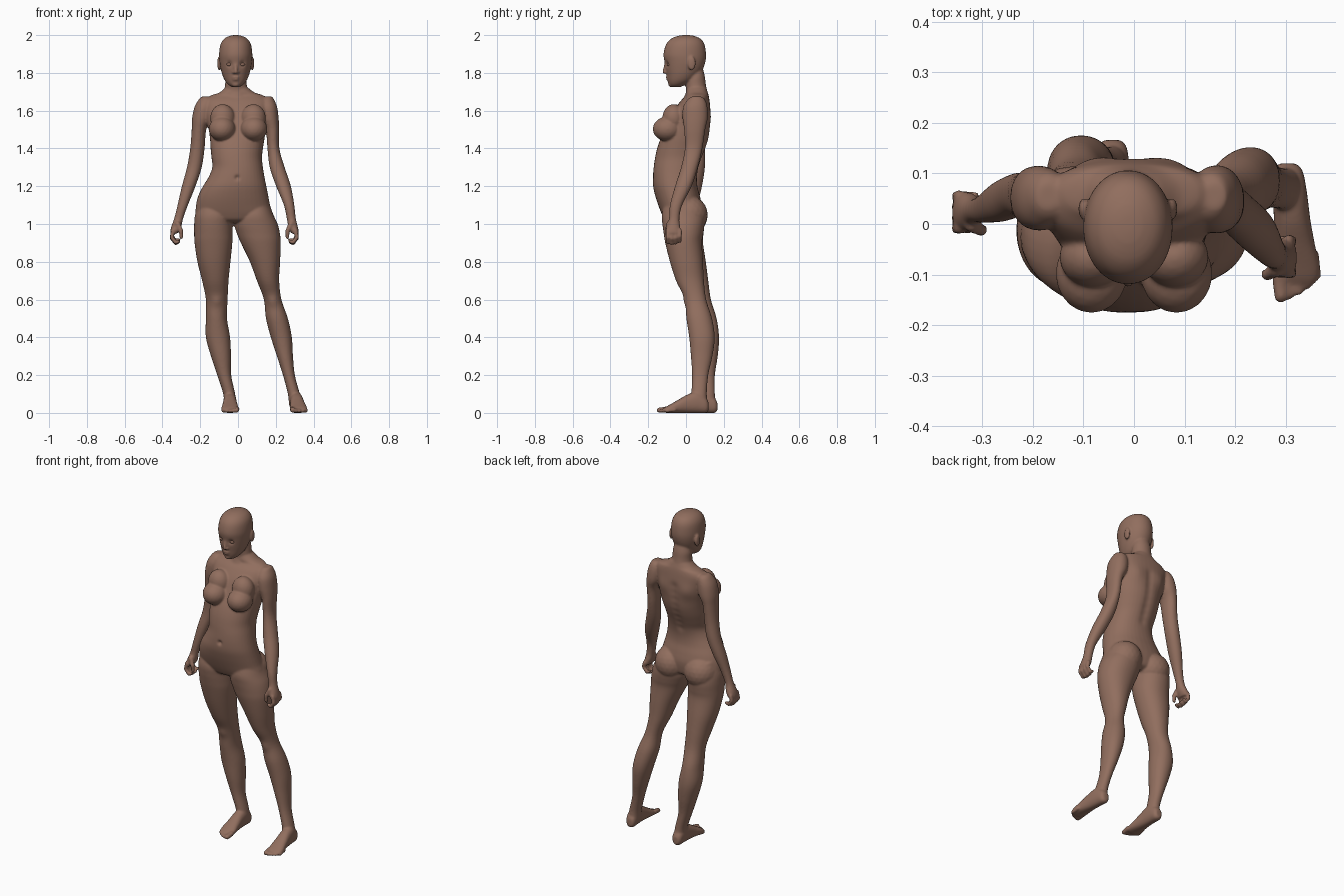
import bpy, bmesh, math
from mathutils import Vector, Matrix

skin = bpy.data.materials.new("brown_skin")
skin.diffuse_color = (0.285, 0.157, 0.113, 1)
bm = bmesh.new()


def spline(a, b, c, d, t):
    return b + 0.5 * t * (c - a + t * (2 * a - 5 * b + 4 * c - d + t * (3 * (b - c) + d - a)))


def loft(secs, axis='z', n=2.2, segs=40, sub=5):
    """Closed tube through sections (t, a0, a1, b0, b1) along z or y."""
    rows, last = [], len(secs) - 1
    for i in range(last):
        p = [secs[max(0, min(last, i + k))] for k in (-1, 0, 1, 2)]
        rows += [[spline(*q, j / sub) for q in zip(*p)] for j in range(sub)]
    rows.append(secs[-1])
    rings = []
    for t, a0, a1, b0, b1 in rows:
        ring = []
        for k in range(segs):
            w = 2 * math.pi * k / segs
            c, s = math.cos(w), math.sin(w)
            a = (a0 + a1) / 2 + (a1 - a0) / 2 * math.copysign(abs(c) ** (2 / n), c)
            b = (b0 + b1) / 2 + (b1 - b0) / 2 * math.copysign(abs(s) ** (2 / n), s)
            ring.append(bm.verts.new((a, b, t) if axis == 'z' else (a, t, b)))
        rings.append(ring)
    for r, q in zip(rings, rings[1:]):
        for k in range(segs):
            m = (k + 1) % segs
            bm.faces.new((r[k], r[m], q[m], q[k]))
    bm.faces.new(rings[0][::-1])
    bm.faces.new(rings[-1])


def blob(c, r, sub=3):
    bmesh.ops.create_icosphere(bm, subdivisions=sub, radius=1,
                               matrix=Matrix.Translation(c) @ Matrix.Diagonal((*r, 1)))


def chain(pts, r0, r1):
    """Finger-like rod made of overlapping spheres."""
    n = 6
    total = n * (len(pts) - 1)
    for i in range(total + 1):
        k = min(i // n, len(pts) - 2)
        p = Vector(pts[k]).lerp(Vector(pts[k + 1]), i / n - k)
        r = r0 + (r1 - r0) * i / total
        blob(p, (r, r, r), 2)


# torso: z, x0, x1, y0, y1
loft([(1.72, -.07, .055, .005, .108), (1.695, -.10, .09, .0, .116), (1.68, -.145, .135, .0, .12),
      (1.65, -.18, .165, -.03, .125), (1.60, -.178, .163, -.065, .13), (1.55, -.168, .153, -.088, .13),
      (1.50, -.155, .147, -.11, .127), (1.45, -.148, .14, -.135, .12), (1.40, -.145, .132, -.153, .105),
      (1.35, -.14, .127, -.164, .085), (1.30, -.136, .132, -.171, .067), (1.25, -.155, .14, -.175, .058),
      (1.20, -.185, .15, -.174, .06), (1.15, -.21, .16, -.163, .073), (1.10, -.222, .17, -.147, .083),
      (1.05, -.222, .182, -.127, .08), (1.02, -.19, .15, -.108, .07), (1.005, -.12, .07, -.07, .04)])

# neck
loft([(1.82, -.05, .03, .03, .09), (1.78, -.066, .043, .005, .1), (1.74, -.068, .046, -.002, .105),
      (1.70, -.074, .055, .0, .112), (1.65, -.10, .085, -.02, .115)], n=2)

# head
HX = -.012
head = [(2.0, .012, -.015, .02), (1.995, .035, -.045, .045), (1.98, .062, -.08, .078),
        (1.95, .081, -.106, .098), (1.90, .088, -.119, .106), (1.86, .086, -.114, .103),
        (1.82, .079, -.108, .09), (1.79, .071, -.102, .07), (1.76, .058, -.097, .04),
        (1.738, .04, -.09, .0), (1.725, .02, -.078, -.03)]
loft([(z, HX - w, HX + w, f, b) for z, w, f, b in head], n=2.05)
chain([(HX, -.107, 1.85), (HX, -.116, 1.806)], .007, .0105)          # nose
for s in (-1, 1):
    blob((HX + s * .011, -.107, 1.802), (.008, .009, .007))           # nostril wings
    blob((HX + s * .088, .03, 1.85), (.010, .021, .038))              # ears
blob((HX, -.096, 1.777), (.022, .012, .006))                          # lips
blob((HX, -.094, 1.765), (.019, .012, .006))
blob((HX, -.081, 1.739), (.021, .014, .014))                          # chin

# breasts and buttocks
for x in (-.084, .084):
    blob((x, -.098, 1.503), (.071, .078, .066))
    blob((x * .97, -.065, 1.56), (.066, .06, .075))
blob((-.118, .015, 1.045), (.1, .1, .1))
blob((.082, .015, 1.05), (.098, .1, .1))

# legs: z, x0, x1, y0, y1
loft([(1.12, -.205, -.06, -.11, .07), (1.05, -.227, -.032, -.128, .09), (1.0, -.232, -.03, -.125, .097),
      (.95, -.232, -.029, -.116, .093), (.9, -.23, -.03, -.105, .09), (.8, -.215, -.04, -.078, .105),
      (.7, -.19, -.05, -.042, .118), (.6, -.17, -.055, .005, .132), (.5, -.17, -.058, .02, .162),
      (.4, -.17, -.042, .035, .175), (.3, -.143, -.037, .046, .168), (.2, -.11, -.036, .06, .153),
      (.1, -.078, -.015, .068, .153), (.04, -.075, -.01, .065, .16)], n=2.1)
loft([(1.12, .02, .16, -.11, .07), (1.05, -.01, .187, -.128, .095), (1.0, -.02, .21, -.125, .098),
      (.95, -.006, .222, -.118, .092), (.9, .015, .226, -.11, .085), (.8, .063, .223, -.085, .09),
      (.7, .10, .218, -.053, .095), (.6, .137, .23, -.006, .107), (.5, .148, .264, .002, .138),
      (.4, .174, .285, .017, .152), (.3, .206, .291, .026, .14), (.2, .238, .301, .032, .118),
      (.1, .264, .327, .028, .11), (.04, .27, .335, .022, .117)], n=2.1)


def foot(xh, xt, yh, s):
    """Heel at (xh, yh), toes around xt; s points to the outer side."""
    prof = [(0, .016, .012, .055), (.015, .029, .0, .08), (.06, .034, .0, .11), (.11, .036, .0, .098),
            (.16, .041, .0, .07), (.2, .046, .0, .047), (.225, .043, .0, .033), (.238, .034, .004, .024)]
    mid = lambda d: xh + (xt - xh) * d / .25
    loft([(yh - d, mid(d) - w, mid(d) + w, a, b) for d, w, a, b in prof], 'y', 2.3)
    for i in range(5):
        x, r = xt + s * (-.034 + .0175 * i), (.0145, .0105, .0105, .0105, .0105)[i]
        tip = yh - .262 + .0025 * i * i
        chain([(x - s * .003, tip + .04, r + .006), (x, tip, r)], r, r)


foot(-.043, -.042, .166, -1)
foot(.303, .324, .12, 1)

# arms down to the palms: z, x0, x1, y0, y1
loft([(1.675, -.19, -.15, .03, .08), (1.66, -.207, -.13, .01, .1), (1.62, -.23, -.13, -.01, .112),
      (1.56, -.243, -.14, -.012, .115), (1.5, -.245, -.168, -.002, .108), (1.4, -.253, -.177, .01, .102),
      (1.3, -.27, -.192, .015, .1), (1.2, -.297, -.225, .005, .085), (1.1, -.32, -.265, .002, .06),
      (1.03, -.338, -.29, .002, .05), (.98, -.355, -.302, -.014, .063), (.95, -.36, -.32, -.016, .062)], n=2.1)
loft([(1.675, .14, .18, .03, .08), (1.66, .12, .19, .01, .1), (1.62, .11, .207, -.015, .113),
      (1.56, .12, .215, -.018, .115), (1.5, .147, .218, -.01, .102), (1.4, .156, .219, -.006, .087),
      (1.3, .168, .247, -.026, .063), (1.2, .202, .28, -.058, .03), (1.1, .243, .298, -.085, -.02),
      (1.03, .258, .306, -.09, -.035), (.98, .268, .318, -.104, -.03), (.95, .282, .323, -.106, -.028)], n=2.1)


def hand(x, y, s):
    """Curled fingers and thumb below a palm; s points outward."""
    for i in range(4):
        fy, drop = y - .031 + .0215 * i, (.004, .0, .003, .012)[i]
        chain([(x + s * .024, fy, .965), (x + s * .031, fy, .925 + drop),
               (x + s * .01, fy, .897 + drop), (x - s * .006, fy, .905 + drop)], .0118, .0095)
    chain([(x, y - .025, 1.0), (x - s * .018, y - .034, .965), (x - s * .02, y - .032, .93)], .015, .0105)


hand(-.32, .022, -1)
hand(.281, -.066, 1)

# fuse all parts into one smooth skin
bmesh.ops.recalc_face_normals(bm, faces=bm.faces)
mesh = bpy.data.meshes.new("parts")
bm.to_mesh(mesh)
bm.free()
parts = bpy.data.objects.new("parts", mesh)
bpy.context.collection.objects.link(parts)
rm = parts.modifiers.new("fuse", 'REMESH')
rm.mode, rm.voxel_size = 'VOXEL', .0055
sm = parts.modifiers.new("soften", 'SMOOTH')
sm.factor, sm.iterations = .5, 6
dg = bpy.context.evaluated_depsgraph_get()
skin_mesh = bpy.data.meshes.new_from_object(parts.evaluated_get(dg))
bpy.data.objects.remove(parts)

# sculpt dabs: centre, radius, push along y
dabs = [((HX + s * .034, -.103, 1.847), .015, .010) for s in (-1, 1)]          # eye sockets
dabs += [((-.004, -.174, 1.245), .012, .012)]                                   # navel
dabs += [((-.008, .12 - .2 * max(0, 1.5 - z), z), .024, -.007)                  # spine groove
         for z in (1.3, 1.34, 1.38, 1.42, 1.46, 1.5, 1.54, 1.58)]
dabs += [((x, .125, 1.56), .045, .008) for x in (-.09, .08)]                    # shoulder blades
dabs += [((x, y, .59), .03, -.007) for x, y in ((-.112, .005), (.185, -.005))]  # knees
for v in skin_mesh.vertices:
    for c, r, push in dabs:
        if abs(v.co.z - c[2]) < 3 * r:
            d2 = (v.co - Vector(c)).length_squared
            if d2 < 9 * r * r:
                v.co.y += push * math.exp(-d2 / (r * r))


def finish(name, me):
    me.materials.clear()
    me.materials.append(skin)
    for p in me.polygons:
        p.use_smooth = True
        p.material_index = 0
    ob = bpy.data.objects.new(name, me)
    bpy.context.collection.objects.link(ob)


finish("body", skin_mesh)

# eyes
for name, s in (("right_eye", -1), ("left_eye", 1)):
    bm = bmesh.new()
    blob((HX + s * .034, -.0885, 1.845), (.015, .013, .010))
    me = bpy.data.meshes.new(name)
    bm.to_mesh(me)
    bm.free()
    finish(name, me)
